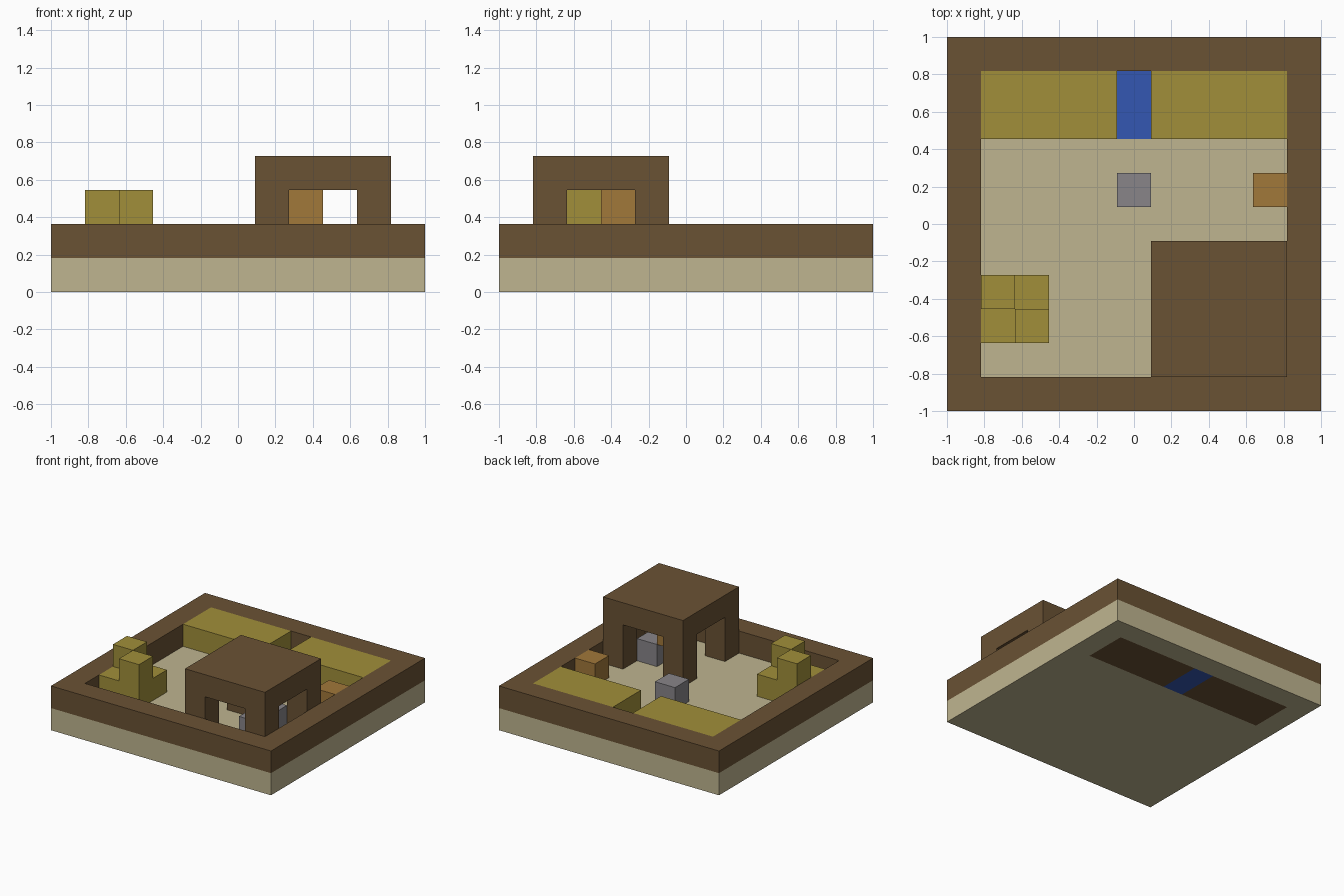
import bpy, bmesh
from mathutils import Matrix, Vector

if "Cube" in bpy.data.objects:
    bpy.data.objects.remove(bpy.data.objects["Cube"], do_unlink=True)

N = 11          # blocks along each side
U = 2 / N       # block size


def linear(c):
    c /= 255
    return c / 12.92 if c <= 0.04045 else ((c + 0.055) / 1.055) ** 2.4


def material(name, r, g, b):
    colour = (linear(r), linear(g), linear(b), 1)
    m = bpy.data.materials.new(name)
    m.use_nodes = True
    m.diffuse_color = colour
    m.node_tree.nodes["Principled BSDF"].inputs["Base Color"].default_value = colour
    return m


sand = material("sand", 191, 181, 144)
brown = material("earth brown", 106, 82, 52)
olive = material("olive green", 161, 143, 58)
blue = material("water blue", 52, 87, 178)
grey = material("stone grey", 136, 133, 137)
orange = material("warm orange", 161, 120, 58)


def part(name, mat, *boxes):
    """One object from boxes given as (column, row, layer, width, depth, height) in blocks."""
    bm = bmesh.new()
    for i, j, k, w, d, h in boxes:
        centre = Vector((i + w / 2 - N / 2, j + d / 2 - N / 2, k + h / 2)) * U
        size = Matrix.Diagonal((w * U, d * U, h * U, 1))
        bmesh.ops.create_cube(bm, size=1, matrix=Matrix.Translation(centre) @ size)
    mesh = bpy.data.meshes.new(name)
    bm.to_mesh(mesh)
    bm.free()
    mesh.materials.append(mat)
    obj = bpy.data.objects.new(name, mesh)
    bpy.context.collection.objects.link(obj)
    return obj


# Ground slab, open where the garden bed and the channel go through
part("ground", sand, (0, 0, 0, N, 8, 1), (0, 10, 0, N, 1, 1),
     (0, 8, 0, 1, 2, 1), (10, 8, 0, 1, 2, 1))
part("water_channel", blue, (5, 8, 0, 1, 2, 1))
for side, col in (("right", 1), ("left", 6)):
    part(side + "_soil_bed", brown, (col, 8, 0, 4, 2, 1))
    part(side + "_crop", olive, (col, 8, 1, 4, 2, 1))

# Border wall around the yard
part("border_wall", brown, (0, 0, 1, N, 1, 1), (0, 10, 1, N, 1, 1),
     (0, 1, 1, 1, 9, 1), (10, 1, 1, 1, 9, 1))

# Open hut: four corner posts and a flat roof
part("hut_posts", brown, *[(i, j, 1, 1, 1, 2) for i in (6, 9) for j in (1, 4)])
part("hut_roof", brown, (6, 1, 3, 4, 4, 1))
part("hut_bench", grey, (8, 2, 1, 1, 2, 1))
part("hut_lamp", orange, (7, 3, 2, 1, 1, 1))

# Bush with two tall and two low blocks, set diagonally
part("bush", olive, *[(i, j, 1, 1, 1, 2 if i + j == 4 else 1)
                      for i in (1, 2) for j in (2, 3)])

# Loose blocks in the yard
part("stone_block", grey, (5, 6, 1, 1, 1, 1))
part("crate", orange, (9, 6, 1, 1, 1, 1))
